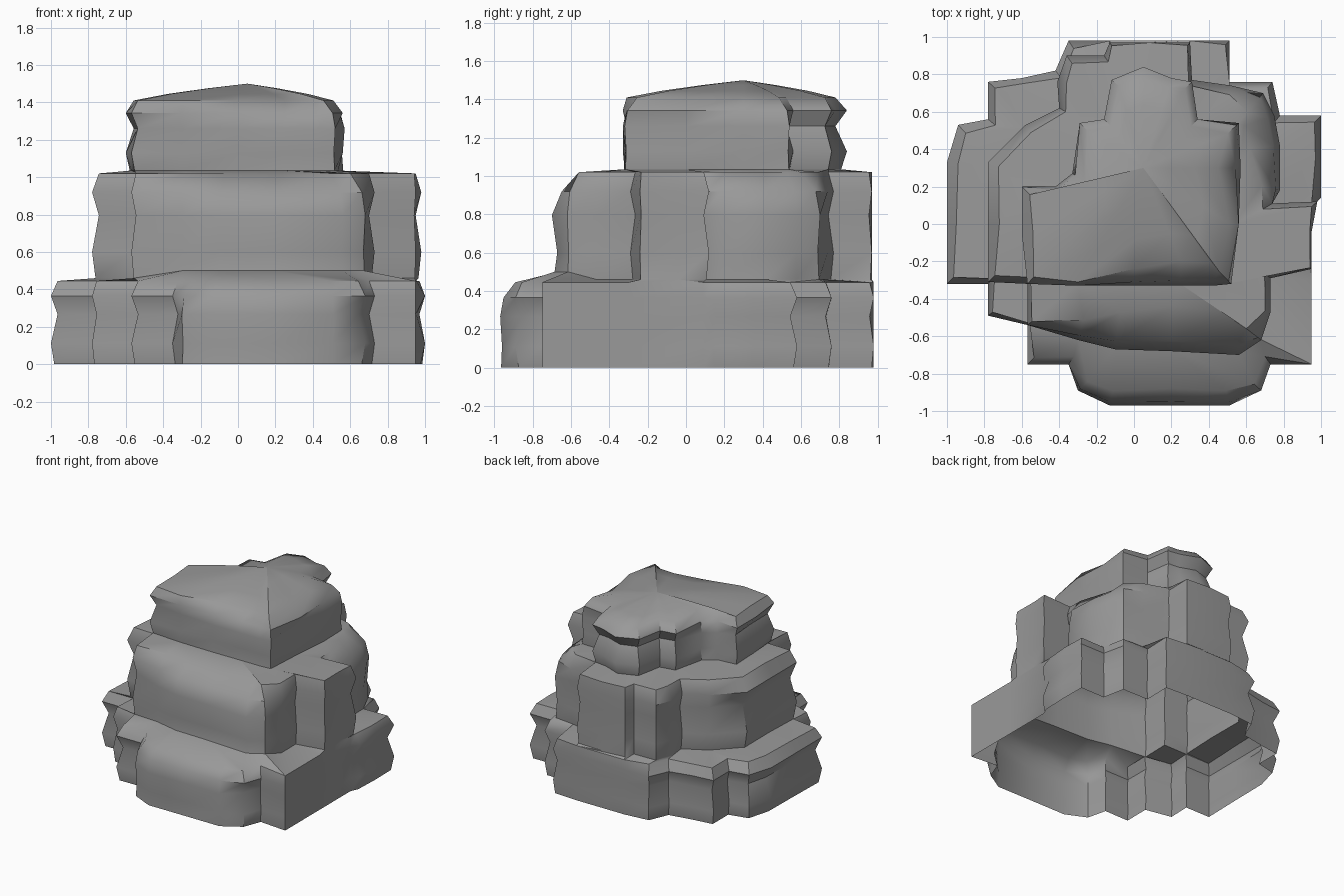
import bpy, bmesh, math
from mathutils import Vector

cube = bpy.data.objects.get("Cube")
if cube:
    bpy.data.objects.remove(cube)

stone = bpy.data.materials.new("grey stone")
stone.use_nodes = True
stone.diffuse_color = (0.32, 0.32, 0.32, 1)
stone.node_tree.nodes["Principled BSDF"].inputs["Base Color"].default_value = (0.32, 0.32, 0.32, 1)

CENTRE = Vector((0, 0.1))

# Each outline point is x, y and how far the top rim steps inward
lower_outline = [
    (.95, -.75, 0), (.95, -.3, 0), (.95, .09, 0), (1, .14, .05), (1, .35, .03), (1, .58, .05),
    (.78, .58, .05), (.74, .76, .04), (.51, .76, .04), (.51, .98, .03), (.3, .98, 0),
    (-.13, .98, 0), (-.35, .98, .05), (-.42, .82, .05), (-.6, .78, .03), (-.78, .76, .05),
    (-.78, .56, .05), (-.94, .53, .06), (-1, .33, .06), (-1, 0, .05), (-1, -.32, .05),
    (-.78, -.32, .05), (-.78, -.49, .03), (-.57, -.54, .05), (-.57, -.75, .05),
    (-.35, -.75, .05), (-.3, -.89, .07), (-.13, -.97, .08), (.2, -.97, .09),
    (.51, -.97, .08), (.68, -.89, .05), (.73, -.75, .05)]

middle_outline = [
    (.73, -.29, .04), (.95, -.24, .01), (.95, -.04, .01), (.98, .12, .04), (.74, .11, .06),
    (.78, .18, .1), (.78, .42, .16), (.75, .58, .17), (.69, .7, .13), (.52, .74, .05),
    (.31, .77, .04), (.3, .97, .02),
    (.08, .97, 0), (-.13, .97, .02), (-.16, .9, .04), (-.36, .9, .05), (-.41, .76, .05),
    (-.4, .62, .04), (-.58, .53, .05), (-.78, .33, .06), (-.78, 0, .06), (-.78, -.31, .05),
    (-.57, -.32, .05), (-.57, -.54, .03), (-.3, -.62, .11), (-.1, -.67, .2), (.2, -.68, .24),
    (.56, -.7, .24), (.68, -.62, .1), (.73, -.47, .03)]

upper_outline = [
    (.52, -.32, .09), (.56, 0, .05), (.57, .3, .12), (.56, .54, .08), (.34, .56, .05),
    (.31, .76, .05), (.2, .78, .05), (.05, .84, .06), (-.12, .77, .05), (-.16, .56, .05),
    (-.29, .54, .06), (-.33, .27, .08), (-.42, .2, .1), (-.6, .2, .06), (-.6, -.05, .06),
    (-.57, -.32, .05), (-.3, -.33, .02), (0, -.33, .09), (.25, -.33, .13), (.42, -.33, .12)]

LEVELS = [0, .25, .6, .82, 1]
WAVY = [.5, 0, 1, 0, 1]
BULGING = [.06, .12, 0, .22, 1]


def outward(points, i):
    """Averaged outward direction at an outline corner."""
    here = Vector(points[i][:2])
    before = (here - Vector(points[i - 1][:2])).normalized()
    after = (Vector(points[(i + 1) % len(points)][:2]) - here).normalized()
    d = before + after
    return Vector((d.y, -d.x)).normalized()


def loop_faces(bm, low, high):
    n = len(low)
    for i in range(n):
        j = (i + 1) % n
        bm.faces.new((low[i], low[j], high[j], high[i]))


def wall(bm, points, bottom, top):
    """Loft an uneven rock wall and return its lowest and highest rings."""
    rings = []
    for k, level in enumerate(LEVELS):
        ring = []
        for i, (x, y, inset) in enumerate(points):
            profile = BULGING if inset >= .07 else WAVY
            p = Vector((x, y)) - outward(points, i) * inset * profile[k]
            ring.append(bm.verts.new((p.x, p.y, bottom + (top - bottom) * level)))
        rings.append(ring)
    for low, high in zip(rings, rings[1:]):
        loop_faces(bm, low, high)
    return rings[0], rings[-1]


def angles(ring):
    """Steadily rising angle of each vertex around the centre."""
    result = []
    for v in ring:
        a = math.atan2(v.co.y - CENTRE.y, v.co.x - CENTRE.x)
        if result:
            while a < result[-1] - math.pi:
                a += math.tau
        result.append(a)
    return result + [result[0] + math.tau]


def ledge(bm, outer, inner):
    """Stitch two rings with different counts by sweeping around the centre."""
    a, b = angles(outer), angles(inner)
    i = j = 0
    n, m = len(outer), len(inner)
    while i < n or j < m:
        o, q = outer[i % n], inner[j % m]
        if j == m or (i < n and a[i + 1] <= b[j + 1]):
            bm.faces.new((o, outer[(i + 1) % n], q))
            i += 1
        else:
            bm.faces.new((o, inner[(j + 1) % m], q))
            j += 1


bm = bmesh.new()
# Three stacked walls, open underneath
_, low_rim = wall(bm, lower_outline, 0, .445)
mid_foot, mid_rim = wall(bm, middle_outline, .46, 1.02)
top_foot, top_rim = wall(bm, upper_outline, 1.035, 1.41)

# The front ledge climbs slightly towards the middle wall
for v in mid_foot:
    if v.co.y < -.6:
        v.co.z = .5
ledge(bm, low_rim, mid_foot)
ledge(bm, mid_rim, top_foot)

# Gently domed summit
peak = Vector((.05, .3, 1.5))
previous = top_rim
for share, height in ((.3, 1.445), (.65, 1.475)):
    ring = []
    for v in top_rim:
        p = v.co.lerp(peak, share)
        ring.append(bm.verts.new((p.x, p.y, height)))
    loop_faces(bm, previous, ring)
    previous = ring
tip = bm.verts.new(peak)
for i, v in enumerate(previous):
    bm.faces.new((v, previous[(i + 1) % len(previous)], tip))

mesh = bpy.data.meshes.new("stepped_rock")
bm.to_mesh(mesh)
bm.free()
mesh.materials.append(stone)
rock = bpy.data.objects.new("stepped_rock", mesh)
bpy.context.collection.objects.link(rock)
bpy.context.view_layer.objects.active = rock
rock.select_set(True)
bpy.ops.object.shade_smooth_by_angle(angle=math.radians(42))
